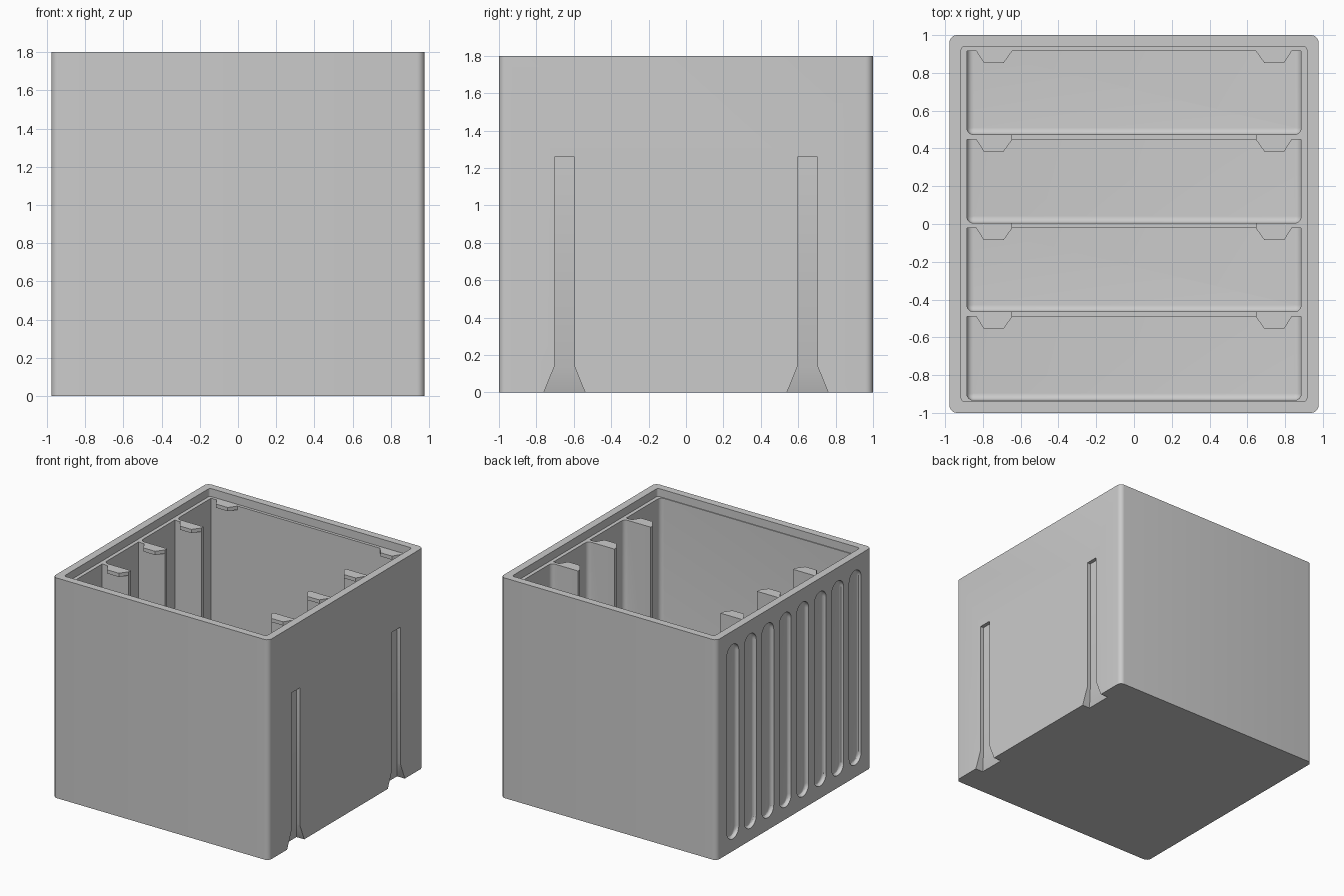
import bpy, bmesh, math
from mathutils import Vector, Matrix

old = bpy.data.objects.get("Cube")
if old:
    bpy.data.objects.remove(old)

grey = bpy.data.materials.new("plain grey")
grey.use_nodes = True
colour = (0.6, 0.6, 0.6, 1)
grey.diffuse_color = colour
grey.node_tree.nodes["Principled BSDF"].inputs["Base Color"].default_value = colour

HX, HY, TOP, LEDGE = 0.977, 1.0, 1.8, 1.735


def to_object(name, bm):
    bmesh.ops.recalc_face_normals(bm, faces=bm.faces[:])
    mesh = bpy.data.meshes.new(name)
    bm.to_mesh(mesh)
    bm.free()
    mesh.materials.append(grey)
    obj = bpy.data.objects.new(name, mesh)
    bpy.context.collection.objects.link(obj)
    return obj


def prism(outline, low, high):
    """Extrude an xy outline from z = low to z = high."""
    bm = bmesh.new()
    base = bm.faces.new([bm.verts.new((x, y, low)) for x, y in outline])
    top = bmesh.ops.extrude_face_region(bm, geom=[base])["geom"]
    bmesh.ops.translate(bm, vec=(0, 0, high - low),
                        verts=[v for v in top if isinstance(v, bmesh.types.BMVert)])
    return bm


def rounded_rect(x0, x1, y0, y1, r, r_back=None, steps=6):
    """Rectangle with radius r; r_back = 0 leaves the +y corners sharp."""
    r_back = r if r_back is None else r_back
    pts = []
    for k, (x, y, sx, sy) in enumerate([(x1, y1, 1, 1), (x0, y1, -1, 1),
                                        (x0, y0, -1, -1), (x1, y0, 1, -1)]):
        rad = r_back if sy > 0 else r
        if rad == 0:
            pts.append((x, y))
            continue
        for i in range(steps + 1):
            a = math.pi / 2 * (k + i / steps)
            pts.append((x - sx * rad + rad * math.cos(a), y - sy * rad + rad * math.sin(a)))
    return pts


def cut(target, bm):
    """Subtract a bmesh from the target and discard the cutter."""
    cutter = to_object("cutter", bm)
    cutter.hide_render = True
    mod = target.modifiers.new("cut", 'BOOLEAN')
    mod.operation, mod.solver, mod.object = 'DIFFERENCE', 'EXACT', cutter
    bpy.context.view_layer.objects.active = target
    bpy.ops.object.modifier_apply(modifier=mod.name)
    bpy.data.objects.remove(cutter)


# Outer shell and the shallow lid recess
body = to_object("box_body", prism(rounded_rect(-HX, HX, -HY, HY, 0.04), 0, TOP))
cut(body, prism(rounded_rect(-0.915, 0.915, -0.94, 0.94, 0.02), LEDGE, TOP + 0.1))

# Four compartments, floor rounded on three sides
FLOOR, PITCH, DEPTH = 0.08, 0.469, 0.442
fronts = [-0.933 + PITCH * i for i in range(4)]
for y0 in fronts:
    y1 = y0 + DEPTH
    bm = prism(rounded_rect(-0.885, 0.885, y0, y1, 0.035, 0), FLOOR, TOP + 0.05)
    edges = [e for e in bm.edges if all(v.co.z < FLOOR + 0.01 for v in e.verts)
             and not all(v.co.y > y1 - 0.001 for v in e.verts)]
    bmesh.ops.bevel(bm, geom=edges, offset=0.034, segments=5, profile=0.5, affect='EDGES')
    cut(body, bm)

# Wide opening through the middle of the dividers
cut(body, prism(rounded_rect(-0.645, 0.645, -0.6, 0.6, 0, 0), 0.3, TOP + 0.05))

# Two guide slots with flared, ramped mouths on the +x side
for yc in (-0.65, 0.65):
    cut(body, prism(rounded_rect(HX - 0.03, HX + 0.1, yc - 0.053, yc + 0.053, 0, 0), -0.1, 1.26))
    bm = bmesh.new()
    for z, half, depth in ((-0.014, 0.116, 0.074), (0.14, 0.053, 0.03)):
        for s in (-1, 1):
            bm.verts.new((HX - depth, yc + s * half, z))
            bm.verts.new((HX + 0.1, yc + s * half, z))
    bmesh.ops.convex_hull(bm, input=bm.verts[:])
    cut(body, bm)

# Eight round-ended grip grooves on the -x side
turn = Matrix.Rotation(-math.pi / 2, 4, 'Y')
for i in range(8):
    yc = (i - 3.5) * 0.2257
    bm = prism(rounded_rect(0.1, 1.69, yc - 0.077, yc + 0.077, 0.0769, steps=8), 0, 0.13)
    rim = [e for e in bm.edges if all(v.co.z < 0.001 for v in e.verts)]
    bmesh.ops.bevel(bm, geom=rim, offset=0.02, segments=3, profile=0.5, affect='EDGES')
    bmesh.ops.transform(bm, matrix=Matrix.Translation((-HX + 0.03, 0, 0)) @ turn, verts=bm.verts[:])
    cut(body, bm)

bpy.ops.object.select_all(action='DESELECT')
body.select_set(True)
bpy.context.view_layer.objects.active = body
bpy.ops.object.shade_smooth_by_angle(angle=math.radians(30))

# Small catch lips at the top of each compartment's rear wall
for row, y0 in enumerate(fronts):
    y = y0 + DEPTH
    for side, s in (("right", -1), ("left", 1)):
        outline = [(s * 0.835, y), (s * 0.795, y - 0.063), (s * 0.69, y - 0.063), (s * 0.645, y)]
        to_object(f"catch_lip_{side}_{row + 1}", prism(outline, LEDGE - 0.03, LEDGE))
